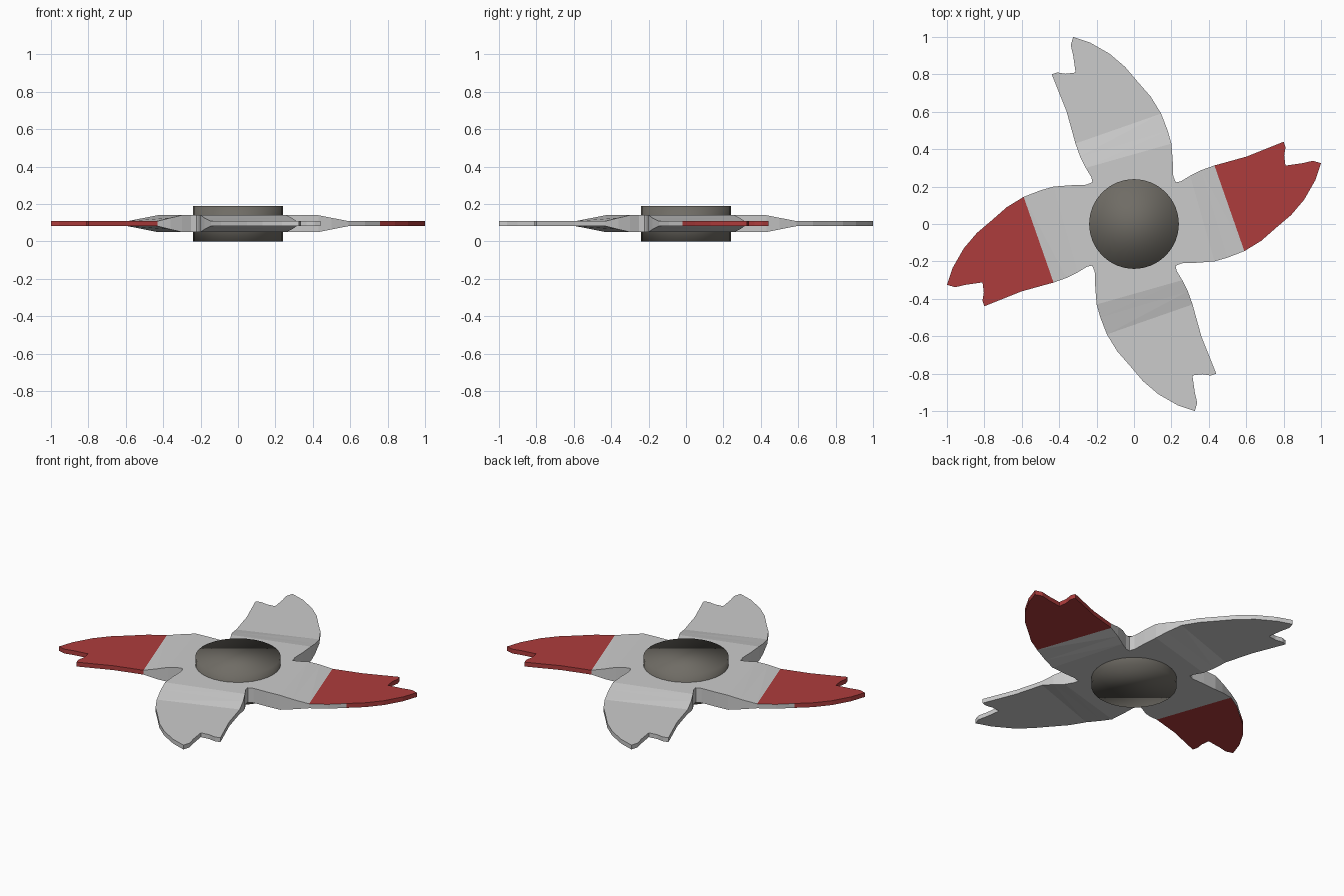
import bpy, bmesh, math
from mathutils import Matrix, Vector

if "Cube" in bpy.data.objects:
    bpy.data.objects.remove(bpy.data.objects["Cube"])

MID, THICK, STEP, THIN = 0.095, 0.045, 0.031, 0.0135


def material(name, rgb):
    m = bpy.data.materials.new(name)
    m.diffuse_color = (*rgb, 1)
    m.use_nodes = True
    m.node_tree.nodes["Principled BSDF"].inputs["Base Color"].default_value = m.diffuse_color
    return m


grey = material("light_grey", (0.8, 0.8, 0.8))
red = material("red", (0.42, 0.045, 0.045))
dark = material("dark_grey", (0.16, 0.15, 0.13))

# Outline of the +x blade: root and bevel stations, then the notched tip
root_low = [(0.225, -0.222), (0.255, -0.21), (0.34, -0.207), (0.43, -0.20)]
root_up = [(0.30, 0.258), (0.25, 0.228), (0.22, 0.222)]
mid_low, mid_up = (0.50, -0.18), (0.36, 0.288)
tip = [(0.59, -0.145), (0.68, -0.09), (0.76, -0.02), (0.84, 0.048),
       (0.91, 0.13), (0.97, 0.235), (1.0, 0.325), (0.957, 0.338),
       (0.90, 0.325), (0.81, 0.312), (0.803, 0.365), (0.81, 0.41),
       (0.80, 0.44), (0.70, 0.40), (0.60, 0.36), (0.51, 0.335), (0.43, 0.313)]

outline = [(p, THICK) for p in root_low] + [(mid_low, STEP)]
outline += [(p, THIN) for p in tip] + [(mid_up, STEP)]
outline += [(p, THICK) for p in root_up]
n = len(outline)
a_low, m_low, b_low = 3, 4, 5
b_up = b_low + len(tip) - 1
m_up, a_up = b_up + 1, b_up + 2

# Four blades joined by one flat centre plate
bm = bmesh.new()
tops, bottoms = [], []
for k in range(4):
    rot = Matrix.Rotation(k * math.pi / 2, 3, 'Z')
    for (x, y), h in outline:
        p = rot @ Vector((x, y, 0))
        tops.append(bm.verts.new((p.x, p.y, MID + h)))
        bottoms.append(bm.verts.new((p.x, p.y, MID - h)))


def cap(ids, mat=0):
    bm.faces.new([tops[i] for i in ids]).material_index = mat
    bm.faces.new([bottoms[i] for i in reversed(ids)]).material_index = mat


plate = []
for k in range(4):
    o = k * n
    colour = 1 if k % 2 == 0 else 0
    plate += [o + i for i in list(range(a_low + 1)) + list(range(a_up, n))]
    # bevelled transition, split into triangles
    for lo, lo2, up2, up in ((a_low, m_low, m_up, a_up), (m_low, b_low, b_up, m_up)):
        cap([o + lo, o + lo2, o + up])
        cap([o + lo2, o + up2, o + up])
    cap([o + i for i in range(b_low, b_up + 1)], colour)
    # rim; the first stretch of the leading edge stays unpainted
    for i in range(n):
        a, b = o + i, (o + i + 1) % (4 * n)
        f = bm.faces.new((tops[a], bottoms[a], bottoms[b], tops[b]))
        f.material_index = colour if b_low + 2 <= i < b_up else 0
cap(plate)
bmesh.ops.recalc_face_normals(bm, faces=bm.faces)
mesh = bpy.data.meshes.new("blades")
bm.to_mesh(mesh)
bm.free()
mesh.materials.append(grey)
mesh.materials.append(red)
bpy.context.collection.objects.link(bpy.data.objects.new("blades", mesh))

# Central hub, smooth shaded throughout
bpy.ops.mesh.primitive_cylinder_add(vertices=32, radius=0.24, depth=0.19,
                                    location=(0, 0, 0.095))
hub = bpy.context.object
hub.name = "hub"
hub.data.materials.append(dark)
bpy.ops.object.shade_smooth()
